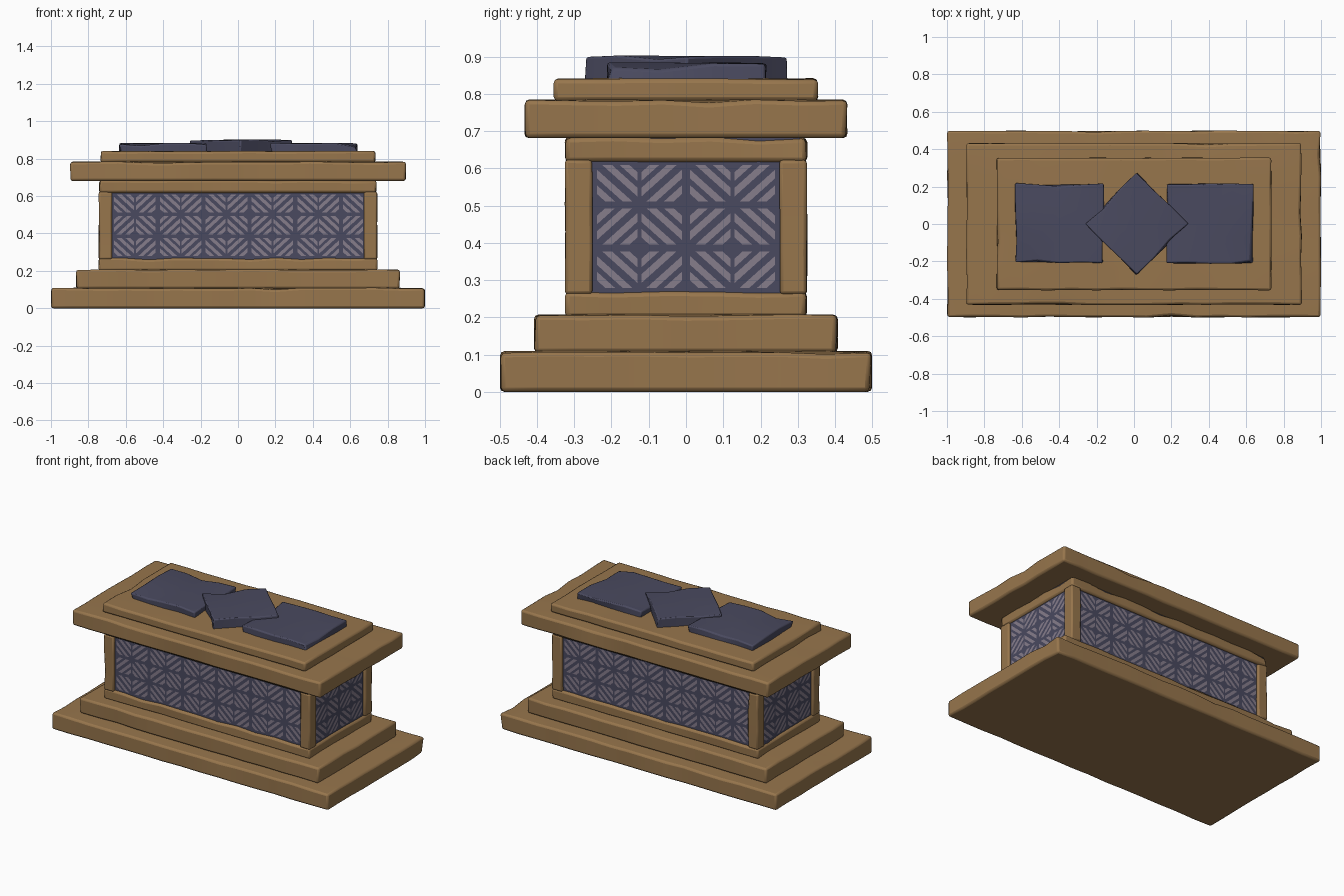
import bpy, bmesh, math, random
from mathutils import Matrix, Vector

random.seed(7)
if "Cube" in bpy.data.objects:
    bpy.data.objects.remove(bpy.data.objects["Cube"], do_unlink=True)


def material(name, rgb):
    m = bpy.data.materials.new(name)
    m.use_nodes = True
    m.diffuse_color = (*rgb, 1)
    bsdf = next(n for n in m.node_tree.nodes if n.type == 'BSDF_PRINCIPLED')
    bsdf.inputs["Base Color"].default_value = (*rgb, 1)
    bsdf.inputs["Roughness"].default_value = 0.8
    return m


SAND = material("sandstone", (0.31, 0.18, 0.073))
SLATE = material("slate blue", (0.068, 0.068, 0.115))
MAUVE = material("pale mauve", (0.24, 0.205, 0.26))


def finish(bm, name, mat):
    mesh = bpy.data.meshes.new(name)
    bm.to_mesh(mesh)
    bm.free()
    mesh.materials.append(mat)
    ob = bpy.data.objects.new(name, mesh)
    bpy.context.collection.objects.link(ob)
    return ob


def stone(name, x, y, z, mat=SAND, wear=0.006, bevel=0.012, chips=0.06, turn=0, step=0.13):
    """Worn block: a sliced box with its rims nudged inward, then bevelled."""
    lo, hi = Vector((x[0], y[0], z[0])), Vector((x[1], y[1], z[1]))
    mid, size = (lo + hi) / 2, hi - lo
    bm = bmesh.new()
    bmesh.ops.create_cube(bm, size=1)
    bmesh.ops.scale(bm, vec=size, verts=bm.verts)
    for axis in range(3):
        n = max(1, round(size[axis] / step))
        for i in range(1, n):
            at, normal = Vector(), Vector()
            at[axis] = size[axis] * (i / n - 0.5)
            normal[axis] = 1
            bmesh.ops.bisect_plane(bm, geom=bm.verts[:] + bm.edges[:] + bm.faces[:],
                                   plane_co=at, plane_no=normal)
    for v in bm.verts:
        outer = [a for a in range(3) if abs(abs(v.co[a]) - size[a] / 2) < 1e-4]
        chipped = len(outer) > 1 and random.random() < chips
        for a in outer:
            if a == 2 and v.co.z < 0:
                continue
            amount = wear * random.random() * (1 if len(outer) > 1 else 0.35)
            if chipped:
                amount += wear * 1.2
            v.co[a] -= math.copysign(amount, v.co[a])
    bmesh.ops.rotate(bm, matrix=Matrix.Rotation(turn, 3, 'Z'), verts=bm.verts)
    bmesh.ops.translate(bm, vec=mid, verts=bm.verts)
    ob = finish(bm, name, mat)
    mod = ob.modifiers.new("worn edges", 'BEVEL')
    mod.width, mod.segments = bevel, 2
    mod.limit_method, mod.angle_limit = 'ANGLE', math.radians(45)
    bpy.ops.object.select_all(action='DESELECT')
    ob.select_set(True)
    bpy.context.view_layer.objects.active = ob
    bpy.ops.object.shade_smooth_by_angle(angle=math.radians(35))
    return ob


# Stepped base, frame rails and lid
for name, hx, hy, z0, z1 in (
        ("base_slab", 1.0, 0.5, 0, 0.11),
        ("base_step", 0.867, 0.408, 0.105, 0.208),
        ("lower_rail", 0.747, 0.326, 0.2, 0.27),
        ("upper_rail", 0.743, 0.326, 0.617, 0.685),
        ("lid_slab", 0.898, 0.434, 0.681, 0.785),
        ("lid_step", 0.737, 0.356, 0.78, 0.842)):
    stone(name, (-hx, hx), (-hy, hy), (z0, z1))

# Corner posts
for sx, side in ((-1, "right"), (1, "left")):
    for sy, end in ((-1, "front"), (1, "back")):
        xs = sorted((sx * 0.672, sx * 0.746))
        ys = sorted((sy * 0.25, sy * 0.326))
        stone(f"{end}_{side}_post", xs, ys, (0.262, 0.624), wear=0.003, bevel=0.009)

# Slate plates on the lid
stone("right_plate", (-0.637, -0.16), (-0.214, 0.22), (0.83, 0.884), SLATE, 0.01, 0.008, 0.15)
stone("left_plate", (0.17, 0.642), (-0.214, 0.22), (0.83, 0.884), SLATE, 0.01, 0.008, 0.15)
stone("diamond_plate", (-0.182, 0.212), (-0.198, 0.198), (0.83, 0.903), SLATE,
      0.008, 0.006, 0.1, math.radians(45))

# Chest core behind the lattice
CX, CY, Z0, Z1 = 0.728, 0.306, 0.27, 0.618
bm = bmesh.new()
bmesh.ops.create_cube(bm, size=1)
bmesh.ops.scale(bm, vec=(2 * CX, 2 * CY, 0.6), verts=bm.verts)
bmesh.ops.translate(bm, vec=(0, 0, 0.44), verts=bm.verts)
finish(bm, "chest_core", SLATE)


def lattice(name, half, depth, columns, turn):
    """Pale diagonal strips, mirrored from cell to cell, facing -y before turning."""
    bm = bmesh.new()
    w, h, rows = 2 * half / columns, (Z1 - Z0) / 3, 3
    for col in range(columns):
        for row in range(rows):
            flip = (col + row) % 2 == 0
            # Thick upright bar on every second column line, thin on the rest
            left, right = (0.09, 0.04) if col % 2 == 0 else (0.04, 0.09)
            for a, b in ((0.13, 0.37), (0.56, 0.8)):
                strip = [(a, 0), (b, 0), (1, 1 - b), (1, 1 - a)]
                for quad in (strip, [(v, u) for u, v in reversed(strip)]):
                    pts = [(1 - u, v) for u, v in reversed(quad)] if flip else quad
                    verts = []
                    for u, v in pts:
                        u = left + u * (1 - left - right)
                        v = 0.08 + v * 0.84
                        verts.append(bm.verts.new((-half + (col + u) * w, -depth - 0.002,
                                                   Z0 + (row + v) * h)))
                    bm.faces.new(verts)
    bmesh.ops.rotate(bm, matrix=Matrix.Rotation(turn, 3, 'Z'), verts=bm.verts)
    finish(bm, name, MAUVE)


for i, (end, side) in enumerate((("front", "left"), ("back", "right"))):
    lattice(f"{end}_lattice", 0.674, CY, 11, math.pi * i)
    lattice(f"{side}_lattice", 0.25, CX, 4, math.pi * (i + 0.5))
